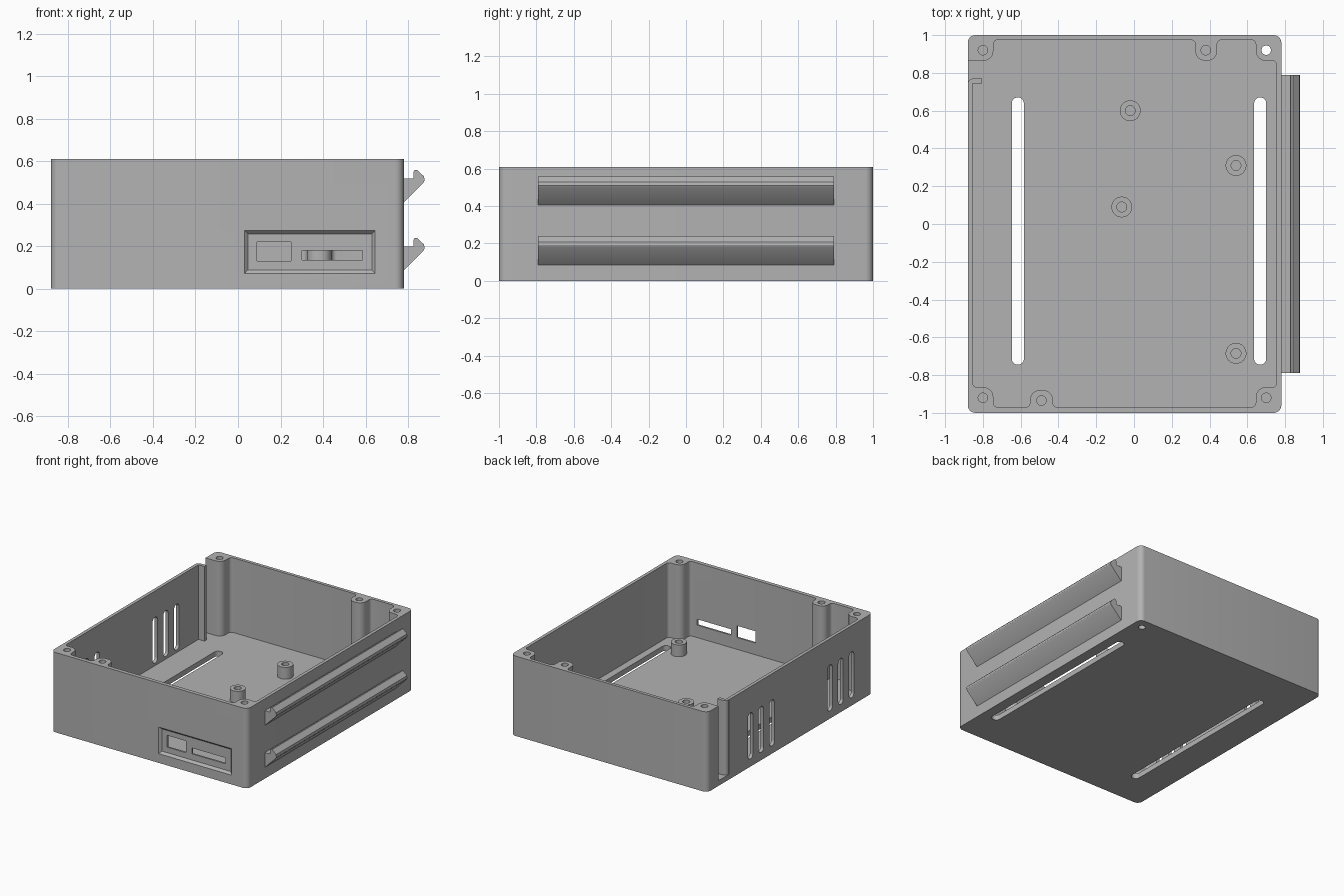
import bpy, bmesh, math
from mathutils import Vector

cube = bpy.data.objects.get("Cube")
if cube:
    bpy.data.objects.remove(cube, do_unlink=True)

grey = bpy.data.materials.new("plain grey")
grey.use_nodes = True
COLOUR = (0.45, 0.45, 0.45, 1)
grey.diffuse_color = COLOUR
grey.node_tree.nodes["Principled BSDF"].inputs["Base Color"].default_value = COLOUR

HEIGHT, FLOOR = 0.61, 0.04
LEFT, RIGHT = -0.88, 0.78


def rounded(corners, steps=6):
    """Outline with an arc of radius r at each (x, y, r) corner."""
    out = []
    for i, (x, y, r) in enumerate(corners):
        c = Vector((x, y))
        if r == 0:
            out.append(c)
            continue
        a = (Vector(corners[i - 1][:2]) - c).normalized()
        b = (Vector(corners[(i + 1) % len(corners)][:2]) - c).normalized()
        centre = c + (a + b) * r
        for k in range(steps + 1):
            t = math.pi / 2 * k / steps
            out.append(centre - b * r * math.cos(t) - a * r * math.sin(t))
    return out


def box(x0, x1, y0, y1, r=0.0):
    return rounded([(x0, y0, r), (x1, y0, r), (x1, y1, r), (x0, y1, r)])


def circle(x, y, r, n=32):
    return [Vector((x + r * math.cos(math.tau * k / n), y + r * math.sin(math.tau * k / n)))
            for k in range(n)]


# Ways to place a 2D outline at depth d
AXES = {"x": lambda p, d: (d, p[0], p[1]),
        "y": lambda p, d: (p[0], d, p[1]),
        "z": lambda p, d: (p[0], p[1], d)}


def prism(bm, outline, axis, d0, d1, end=None):
    """Solid between an outline at d0 and the same (or another) one at d1."""
    place = AXES[axis]
    a = [bm.verts.new(place(p, d0)) for p in outline]
    b = [bm.verts.new(place(p, d1)) for p in end or outline]
    bm.faces.new(a)
    bm.faces.new(b[::-1])
    for i in range(len(a)):
        bm.faces.new((a[i - 1], a[i], b[i], b[i - 1]))


def make(name, bm):
    bmesh.ops.recalc_face_normals(bm, faces=bm.faces[:])
    mesh = bpy.data.meshes.new(name)
    bm.to_mesh(mesh)
    bm.free()
    mesh.materials.append(grey)
    obj = bpy.data.objects.new(name, mesh)
    bpy.context.collection.objects.link(obj)
    return obj


def carve(obj, cutters):
    """Subtract the cutters, keep the result and drop the cutters."""
    for c in cutters:
        c.hide_render = True
        m = obj.modifiers.new(c.name, "BOOLEAN")
        m.operation, m.solver, m.object = "DIFFERENCE", "EXACT", c
    bpy.context.view_layer.update()
    graph = bpy.context.evaluated_depsgraph_get()
    mesh = bpy.data.meshes.new_from_object(obj.evaluated_get(graph))
    obj.modifiers.clear()
    obj.data = mesh
    for c in cutters:
        bpy.data.objects.remove(c, do_unlink=True)


def finish(obj):
    bpy.ops.object.select_all(action="DESELECT")
    obj.select_set(True)
    bpy.context.view_layer.objects.active = obj
    bpy.ops.object.shade_smooth_by_angle(angle=math.radians(30))


# Outer block of the case
bm = bmesh.new()
prism(bm, box(LEFT, RIGHT, -1, 1, 0.04), "z", 0, HEIGHT)
case = make("case", bm)

# Cavity outline leaves the walls, screw posts and the curled lip by the side gap
f, p = 0.025, 0.05
front, back, post = -0.97, 0.975, 0.865
west, east = -0.855, 0.755
pw, pe = -0.745, 0.645
cavity = [
    (pw, front, f), (-0.55, front, f), (-0.55, -0.88, p), (-0.43, -0.88, p), (-0.43, front, f),
    (pe, front, f), (pe, -post, p), (east, -post, f),
    (east, post, f), (pe, post, p), (pe, back, f),
    (0.44, back, f), (0.44, post, p), (0.325, post, p), (0.325, back, f),
    (pw, back, f), (pw, post, p), (-0.95, post, 0), (-0.95, 0.74, 0),
    (-0.879, 0.74, 0), (-0.879, 0.77, 0.028), (-0.805, 0.77, 0), (-0.805, 0.745, 0),
    (west, 0.745, 0), (west, -post, f), (pw, -post, p)]
bm = bmesh.new()
prism(bm, rounded(cavity), "z", FLOOR, 1)
hollow = make("cavity_cutter", bm)

bm = bmesh.new()
# Long floor slots
for x in (-0.615, 0.668):
    prism(bm, box(x - 0.032, x + 0.032, -0.745, 0.67, 0.031), "z", -0.1, 0.1)
# Vents in the right-hand wall
for y in (0.22, 0.35, 0.48, -0.48, -0.61, -0.74):
    prism(bm, box(y - 0.03, y + 0.03, 0.06, 0.41, 0.029), "x", -0.95, -0.82)
# Connector openings in the front
prism(bm, box(0.09, 0.25, 0.13, 0.22), "y", -1.1, -0.92)
prism(bm, box(0.30, 0.585, 0.135, 0.18), "y", -1.1, -0.92)
# Screw holes, one of them right through
for x, y in ((-0.8, 0.92), (-0.8, -0.92), (0.7, -0.92), (0.38, 0.92), (-0.49, -0.935)):
    prism(bm, circle(x, y, 0.025), "z", 0.25, 1)
prism(bm, circle(0.7, 0.92, 0.025), "z", -0.1, 1)
holes = make("hole_cutter", bm)

# Sloped recess around the connector openings
bm = bmesh.new()
prism(bm, box(0.02, 0.655, 0.06, 0.283), "y", -1.01, -0.984,
      box(0.047, 0.63, 0.088, 0.258))
recess = make("recess_cutter", bm)

carve(case, [hollow, recess, holes])
finish(case)

# Board standoffs
for i, (x, y) in enumerate(((-0.02, 0.6), (0.54, 0.31), (-0.065, 0.09), (0.54, -0.685))):
    bm = bmesh.new()
    prism(bm, circle(x, y, 0.055), "z", FLOOR - 0.01, 0.13)
    standoff = make(f"standoff_{i + 1}", bm)
    bm = bmesh.new()
    prism(bm, circle(x, y, 0.026), "z", FLOOR + 0.01, 0.2)
    carve(standoff, [make("standoff_hole", bm)])
    finish(standoff)

# Mounting hooks along the left-hand wall
hook = [(-0.01, 0), (0, 0), (0.093, 0.093), (0.098, 0.105), (0.095, 0.122), (0.062, 0.153),
        (0.052, 0.153), (0.045, 0.143), (0.045, 0.113), (-0.01, 0.113)]
for name, z in (("lower_hook", 0.086), ("upper_hook", 0.406)):
    bm = bmesh.new()
    prism(bm, [(RIGHT + x, z + h) for x, h in hook], "y", -0.79, 0.79)
    finish(make(name, bm))
